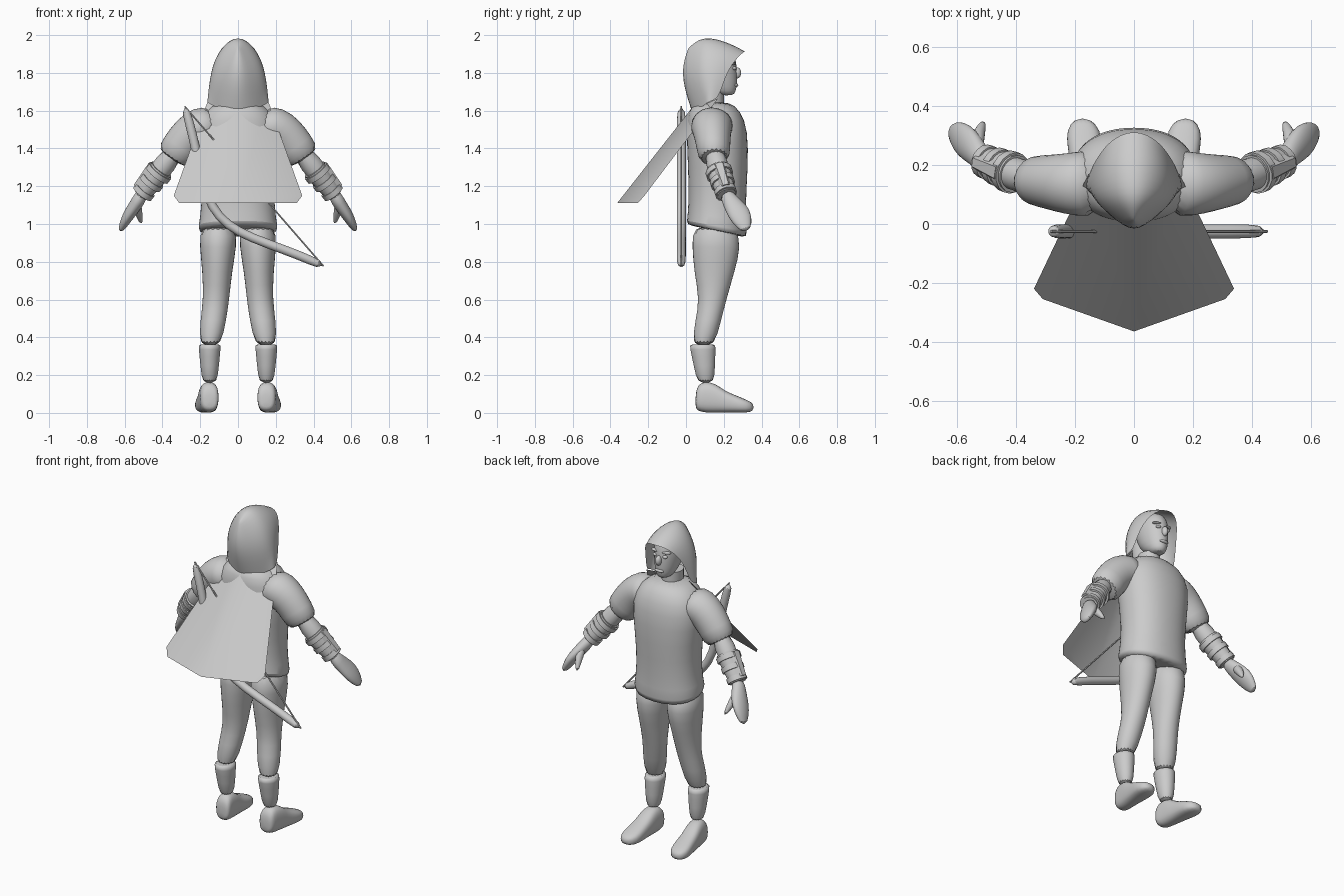
import bpy, bmesh, math
from mathutils import Vector

default_cube = bpy.data.objects.get("Cube")
if default_cube:
    bpy.data.objects.remove(default_cube)

shade = (.6, .6, .6, 1)
grey = bpy.data.materials.new("light grey")
grey.use_nodes = True
grey.diffuse_color = shade
grey.node_tree.nodes["Principled BSDF"].inputs["Base Color"].default_value = shade


def finish(name, bm, levels=0, angle=50, mirror=False):
    """Turn a bmesh into a smooth-shaded object with its modifiers."""
    bmesh.ops.recalc_face_normals(bm, faces=bm.faces)
    mesh = bpy.data.meshes.new(name)
    bm.to_mesh(mesh)
    bm.free()
    part = bpy.data.objects.new(name, mesh)
    bpy.context.collection.objects.link(part)
    mesh.materials.append(grey)
    if mirror:
        part.modifiers.new("Mirror", "MIRROR").use_clip = True
    if levels:
        smooth = part.modifiers.new("Smooth", "SUBSURF")
        smooth.levels = smooth.render_levels = levels
    bpy.ops.object.select_all(action="DESELECT")
    part.select_set(True)
    bpy.context.view_layer.objects.active = part
    bpy.ops.object.shade_smooth_by_angle(angle=math.radians(angle))


def bridge(bm, rows, closed):
    """Fill quads between neighbouring rows of vertices."""
    for row, following in zip(rows, rows[1:]):
        for i in range(0 if closed else 1, len(row)):
            bm.faces.new((row[i - 1], row[i], following[i], following[i - 1]))


def loft(name, rings, sides=16, power=1, levels=1, angle=50):
    """Skin rings given as (centre, half axis u, half axis v) and cap the ends."""
    def bulge(value):
        return math.copysign(abs(value) ** power, value)

    bm = bmesh.new()
    rows = []
    for centre, u, v in rings:
        turns = [math.tau * i / sides for i in range(sides)]
        rows.append([bm.verts.new(centre + u * bulge(math.cos(a)) + v * bulge(math.sin(a))) for a in turns])
    bridge(bm, rows, closed=True)
    bm.faces.new(rows[0])
    bm.faces.new(rows[-1])
    finish(name, bm, levels, angle)


def tube(name, path, side=1, **options):
    """Skin a path of (x, y, z, radius along y, radius across)."""
    points = [Vector((side * x, y, z)) for x, y, z, *radii in path]
    last = len(points) - 1
    rings = []
    for i, (point, (*place, deep, across)) in enumerate(zip(points, path)):
        along = (points[min(i + 1, last)] - points[max(i - 1, 0)]).normalized()
        v = Vector((0, 1, 0))
        v = (v - along * along.y).normalized()
        rings.append((point, v * deep, along.cross(v) * across))
    loft(name, rings, **options)


def upright(name, rows, side=1, hem=0, **options):
    """Stack level rings of (z, x, half width, back, front); below the hem height the front dips."""
    rings = []
    for z, x, width, back, front in rows:
        dip = max(0, hem - z) / 4
        centre = Vector((side * x, (back + front) / 2, z))
        rings.append((centre, Vector((width, 0, 0)), Vector((0, (front - back) / 2, -dip))))
    loft(name, rings, **options)


def ball(name, place, size, side=1):
    bm = bmesh.new()
    bmesh.ops.create_icosphere(bm, subdivisions=3, radius=1)
    bmesh.ops.scale(bm, vec=size, verts=bm.verts)
    x, y, z = place
    bmesh.ops.translate(bm, vec=(side * x, y, z), verts=bm.verts)
    finish(name, bm)


# Tunic
upright("tunic", [
    (.96, 0, .21, .01, .32), (.97, 0, .215, 0, .325), (1.1, 0, .19, .015, .315), (1.3, 0, .2, .01, .33),
    (1.5, 0, .23, 0, .33), (1.6, 0, .18, .01, .29), (1.65, 0, .1, .05, .23)],
    hem=1.1, sides=24, power=.9)

# Head, neck and face
upright("neck", [(1.6, 0, .06, .06, .2), (1.7, 0, .06, .06, .2)], levels=0)
upright("head", [
    (1.68, 0, .03, .18, .25), (1.7, 0, .05, .14, .265), (1.75, 0, .07, .07, .275),
    (1.85, 0, .085, .04, .27), (1.9, 0, .08, .05, .26), (1.95, 0, .05, .08, .22)])
ball("nose", (0, .27, 1.8), (.018, .022, .03))
ball("mouth", (0, .265, 1.735), (.03, .012, .01))

# Hood: half ribs from the front opening round to the back ridge
ribs = [
    [(0, .325, 1.92), (.085, .285, 1.9), (.135, .21, 1.8), (.15, .175, 1.66)],
    [(0, .22, 1.985), (.105, .2, 1.93), (.15, .15, 1.8), (.17, .12, 1.65)],
    [(0, .1, 2.015), (.09, .09, 1.95), (.15, .08, 1.8), (.14, .1, 1.63)],
    [(0, .04, 1.98), (.05, .03, 1.9), (.09, .02, 1.77), (.08, .05, 1.6)],
    [(0, .02, 1.95), (0, -.03, 1.87), (0, -.045, 1.76), (0, .02, 1.6)]]
bm = bmesh.new()
bridge(bm, [[bm.verts.new(point) for point in rib] for rib in ribs], closed=False)
finish("hood", bm, levels=2, angle=60, mirror=True)

# Cape: one flat panel per side, folded along the middle
outline = [(0, .02, 1.6), (0, -.365, 1.11), (.31, -.255, 1.11), (.34, -.22, 1.15), (.155, .17, 1.665)]
bm = bmesh.new()
bm.faces.new([bm.verts.new(point) for point in outline])
finish("cape", bm, mirror=True)

for side, label in ((1, "left"), (-1, "right")):
    ball(label + "_eye", (.033, .255, 1.825), (.016, .012, .01), side)
    ball(label + "_brow", (.035, .245, 1.85), (.03, .02, .008), side)

    # Leg with a boot shaft below the knee
    upright(label + "_leg", [
        (1, .105, .1, .03, .27), (.88, .105, .1, .03, .295), (.75, .11, .08, .04, .26),
        (.6, .115, .07, .07, .215), (.5, .13, .07, .05, .19), (.34, .15, .06, .025, .15)], side)
    upright(label + "_boot", [
        (.365, .15, .06, .018, .158), (.35, .15, .06, .018, .158),
        (.25, .15, .05, .04, .155), (.15, .15, .04, .06, .15)], side)

    # Shoe: sections from heel to toe as (y, half width, sole, top), drifting outwards
    shoe = [(.05, .03, .03, .09), (.06, .05, .01, .15), (.1, .05, 0, .17), (.16, .055, 0, .155),
            (.2, .055, 0, .12), (.26, .06, 0, .095), (.32, .06, 0, .07), (.36, .025, .01, .05)]
    loft(label + "_shoe", [
        (Vector((side * (.145 + y / 12), y, (sole + top) / 2)),
         Vector((width, 0, 0)), Vector((0, 0, (top - sole) / 2)))
        for y, width, sole, top in shoe], power=.75, angle=80)

    # Sleeve and bare arm
    tube(label + "_sleeve", [
        (.12, .14, 1.53, .12, .1), (.2, .135, 1.515, .11, .11), (.255, .14, 1.475, .1, .105),
        (.305, .145, 1.41, .09, .1), (.355, .15, 1.335, .085, .1)], side, sides=18)
    tube(label + "_forearm", [
        (.32, .145, 1.4, .06, .06), (.44, .18, 1.25, .06, .06), (.52, .22, 1.14, .036, .034)], side)

    # Bracer: wrap, raised straps and an outer guard plate
    start, end = Vector((.405, .17, 1.29)), Vector((.51, .215, 1.155))
    tube(label + "_bracer", [(*start, .066, .064), (*end, .05, .046)], side, levels=0)
    for strap, position in (("upper", .06), ("middle", .42), ("lower", .8)):
        radius = .073 - position / 55
        tube(f"{label}_{strap}_strap", [
            (*start.lerp(end, place), radius, radius) for place in (position, position + .17)],
            side, levels=0, angle=40)
    out = Vector((.03, 0, .025))
    tube(label + "_bracer_plate", [
        (*(start.lerp(end, .1) + out), .04, .04), (*(start.lerp(end, .9) + out), .03, .03)],
        side, sides=6, levels=0, angle=30)

    # Mitten-like hand and thumb
    tube(label + "_hand", [
        (.505, .21, 1.165, .036, .034), (.53, .235, 1.12, .046, .036), (.56, .27, 1.075, .06, .034),
        (.59, .295, 1.03, .06, .03), (.625, .32, .96, .025, .015)], side)
    tube(label + "_thumb", [
        (.54, .25, 1.12, .03, .03), (.53, .3, 1.07, .028, .024), (.51, .35, 1, .01, .01)], side, sides=10)

# Bow slung across the back, bent away from its string
middle, chord, belly = Vector((.085, -.025, 1.2)), Vector((.656, 0, -.755)), Vector((-.755, 0, -.656))
half = [(.125, .225), (.27, .15), (.43, .06), (.56, 0)]
bends = [(-reach, depth) for reach, depth in reversed(half)] + [(0, .25)] + half
path = [(*(middle + chord * reach + belly * depth), .025, .025) for reach, depth in bends]
tube("bow", path, sides=12)
tube("bow_string", [(*place, .005, .005) for *place, deep, across in (path[0], path[-1])], sides=6, levels=0)
